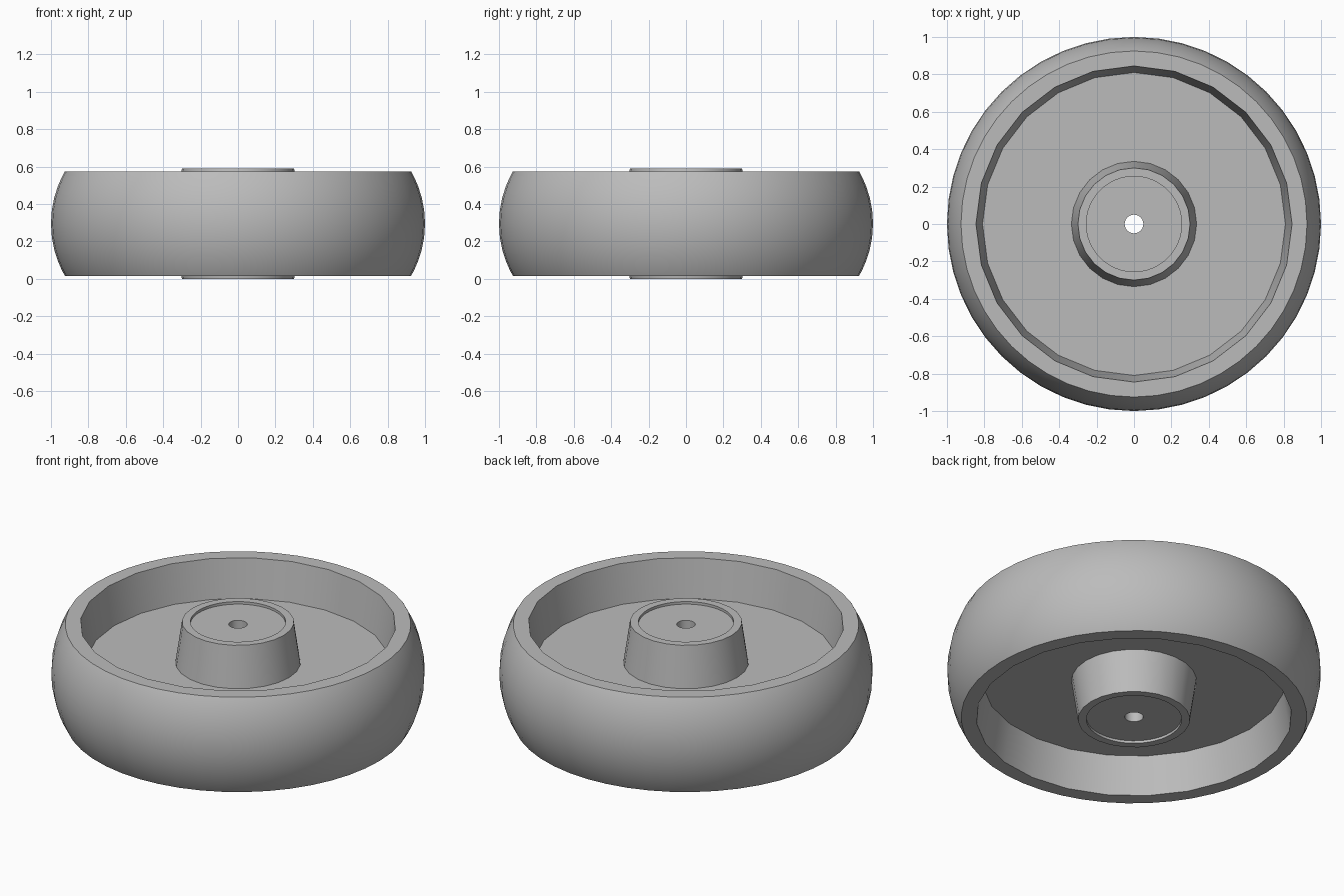
import bpy, bmesh
from math import sin, cos, pi, sqrt, radians

cube = bpy.data.objects.get("Cube")
if cube:
    bpy.data.objects.remove(cube)

MID = 0.295           # height of the wheel's plane of symmetry
FINE, COARSE = 48, 24  # sides of the tread and of the moulded inside

# One plain grey for the whole moulding
grey = bpy.data.materials.new("plain grey")
grey.use_nodes = True
colour = (0.5, 0.5, 0.5, 1)
grey.diffuse_color = colour
grey.node_tree.nodes["Principled BSDF"].inputs["Base Color"].default_value = colour


def ring(bm, r, z, n):
    return [bm.verts.new((r * cos(2 * pi * i / n), r * sin(2 * pi * i / n), z + MID))
            for i in range(n)]


def span(loop, i, parts):
    """Vertices of a loop lying along sector i of the given number of sectors."""
    step = len(loop) // parts
    return [loop[(i * step + k) % len(loop)] for k in range(step + 1)]


def join(bm, a, b):
    """Skin two rings whose side counts divide evenly."""
    parts = min(len(a), len(b))
    for i in range(parts):
        bm.faces.new(span(a, i, parts) + span(b, i, parts)[::-1])


# Upper half section, from the axle hole out to the rim: radius, height, sides
section = [
    (0.05, 0.28, COARSE),    # axle hole
    (0.255, 0.28, FINE),     # recessed hub cap
    (0.255, 0.295, FINE),    # lip of the recess
    (0.30, 0.295, COARSE),   # hub top
    (0.335, 0.055, COARSE),  # hub foot
    (0.81, 0.055, COARSE),   # web
    (0.845, 0.28, COARSE),   # inside of the rim
]

# Rounded tread, a shallow arc from the top edge to the bottom edge
ARC_R, HALF, STEPS = 0.56, 0.28, 12
tread = []
for k in range(STEPS + 1):
    z = HALF * cos(pi * k / STEPS)
    tread.append((1 - ARC_R + sqrt(ARC_R ** 2 - z * z), z, FINE))

# Close the section with the mirrored lower half and turn it round the axle
profile = section + tread + [(r, -z, n) for r, z, n in reversed(section)]
bm = bmesh.new()
rings = [ring(bm, *p) for p in profile]
for a, b in zip(rings, rings[1:] + rings[:1]):
    join(bm, a, b)
bmesh.ops.recalc_face_normals(bm, faces=bm.faces)

mesh = bpy.data.meshes.new("wheel")
bm.to_mesh(mesh)
bm.free()
mesh.materials.append(grey)
wheel = bpy.data.objects.new("wheel", mesh)
bpy.context.collection.objects.link(wheel)

# Smooth round surfaces, crisp rim and hub edges
bpy.ops.object.select_all(action="DESELECT")
wheel.select_set(True)
bpy.context.view_layer.objects.active = wheel
bpy.ops.object.shade_smooth_by_angle(angle=radians(30))
